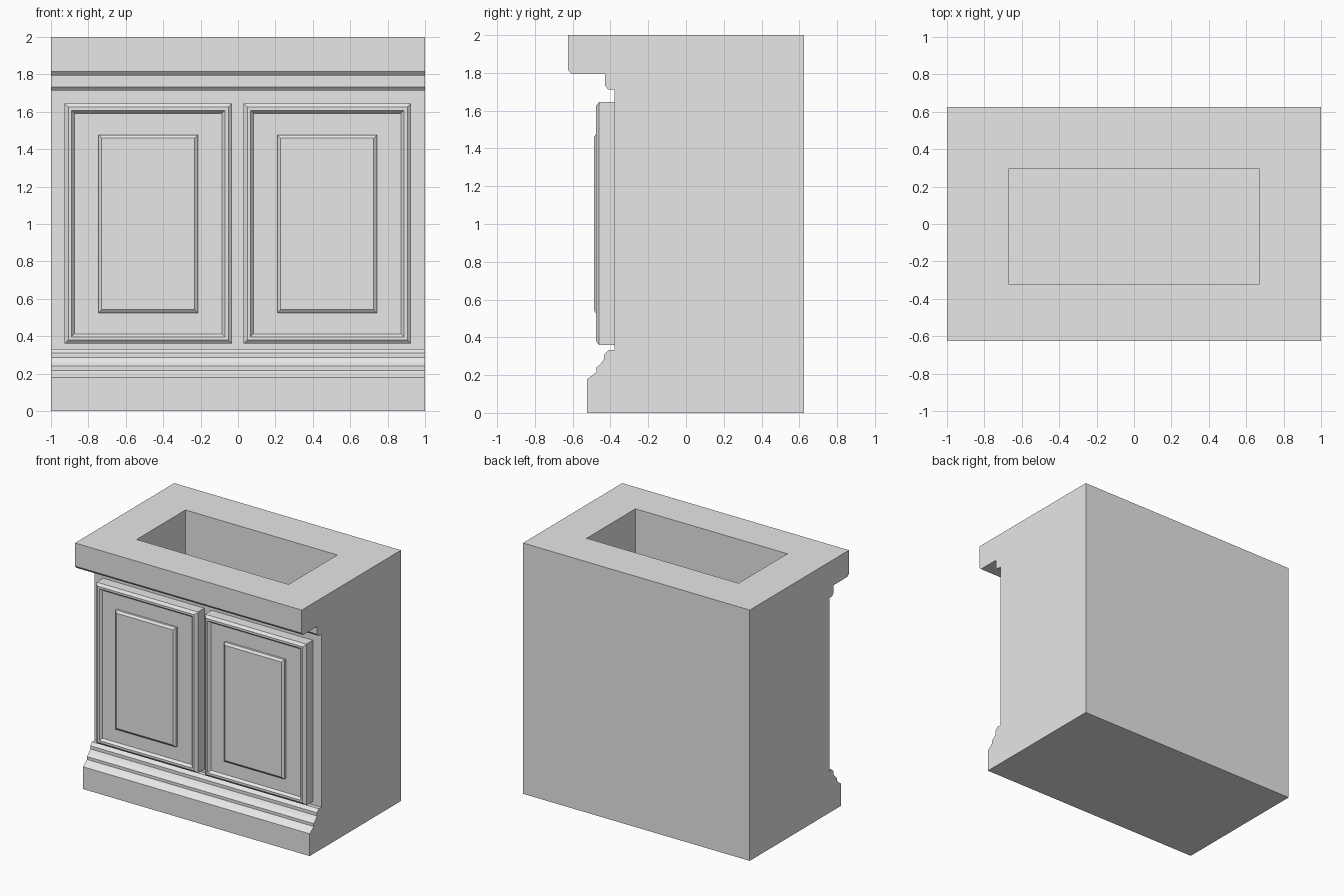
import bpy
import bmesh

cube = bpy.data.objects.get("Cube")
if cube:
    bpy.data.objects.remove(cube, do_unlink=True)

# Single flat grey finish
grey = bpy.data.materials.new("plain_grey")
grey.use_nodes = True
colour = (0.8, 0.8, 0.8, 1)
grey.diffuse_color = colour
grey.node_tree.nodes["Principled BSDF"].inputs["Base Color"].default_value = colour


def finish(name, bm):
    bmesh.ops.recalc_face_normals(bm, faces=bm.faces)
    mesh = bpy.data.meshes.new(name)
    bm.to_mesh(mesh)
    bm.free()
    mesh.materials.append(grey)
    obj = bpy.data.objects.new(name, mesh)
    bpy.context.collection.objects.link(obj)
    return obj


def loft(name, rings):
    """Join matching rings of points and cap both ends."""
    bm = bmesh.new()
    loops = [[bm.verts.new(p) for p in ring] for ring in rings]
    for a, b in zip(loops, loops[1:]):
        for i in range(len(a)):
            j = (i + 1) % len(a)
            bm.faces.new((a[i], a[j], b[j], b[i]))
    bm.faces.new(loops[0])
    bm.faces.new(loops[-1])
    return finish(name, bm)


def moulded_panel(name, x0, x1, z0, z1, steps):
    """Rectangular panel; steps are (inset, y) pairs from back to front."""
    loft(name, [[(x0 + d, y, z0 + d), (x1 - d, y, z0 + d),
                 (x1 - d, y, z1 - d), (x0 + d, y, z1 - d)] for d, y in steps])


# Cabinet body: side profile with plinth moulding, recess and top slab
profile = [
    (0.625, 0), (-0.525, 0), (-0.525, 0.178), (-0.487, 0.205), (-0.475, 0.217),
    (-0.475, 0.24), (-0.45, 0.262), (-0.433, 0.285), (-0.433, 0.31),
    (-0.41, 0.333), (-0.378, 0.333), (-0.378, 1.713), (-0.412, 1.713),
    (-0.43, 1.733), (-0.43, 1.795), (-0.607, 1.795), (-0.625, 1.816),
    (-0.625, 2), (0.625, 2),
]
body = loft("cabinet_body", [[(x, y, z) for y, z in profile] for x in (-1, 1)])

# Deep rectangular well in the top
well = [(-0.67, -0.32), (0.67, -0.32), (0.67, 0.295), (-0.67, 0.295)]
cutter = loft("well_cutter", [[(x, y, z) for x, y in well] for z in (0.2, 2.2)])
cutter.hide_render = True
cut = body.modifiers.new("well", "BOOLEAN")
cut.operation = "DIFFERENCE"
cut.solver = "EXACT"
cut.object = cutter
bpy.context.view_layer.objects.active = body
bpy.ops.object.modifier_apply(modifier=cut.name)
bpy.data.objects.remove(cutter, do_unlink=True)

# Pair of doors, each with a framed recess and a raised centre panel
door_steps = [(0, -0.37), (0, -0.46), (0.02, -0.477), (0.037, -0.477), (0.053, -0.458)]
raised_steps = [(0, -0.45), (0, -0.475), (0.017, -0.488)]
for side, x in (("right", -0.927), ("left", 0.03)):
    moulded_panel(side + "_door", x, x + 0.895, 0.36, 1.645, door_steps)
    moulded_panel(side + "_raised_panel", x + 0.18, x + 0.712, 0.525, 1.477, raised_steps)
